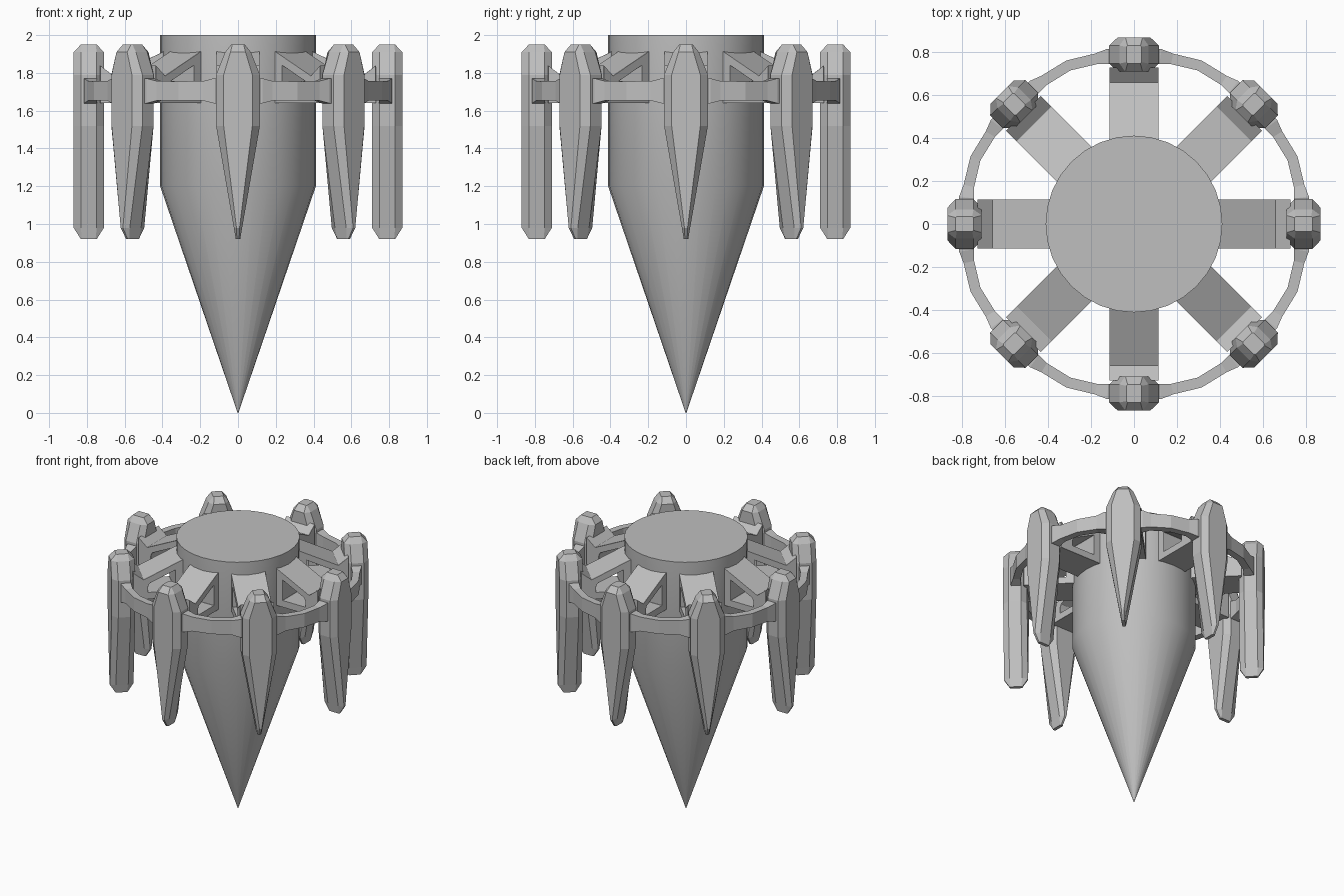
import bpy, bmesh, math
from mathutils import Matrix

cube = bpy.data.objects.get("Cube")
if cube:
    bpy.data.objects.remove(cube, do_unlink=True)

grey = bpy.data.materials.new("plain grey")
grey.use_nodes = True
grey.diffuse_color = (0.52, 0.52, 0.52, 1)
grey.node_tree.nodes["Principled BSDF"].inputs["Base Color"].default_value = (0.52, 0.52, 0.52, 1)

COUNT = 8
FIN_RADIUS = 0.79


def finish(name, bm, bevel=0, smooth=False):
    """Turn a bmesh into a named, coloured object."""
    bmesh.ops.recalc_face_normals(bm, faces=bm.faces[:])
    mesh = bpy.data.meshes.new(name)
    bm.to_mesh(mesh)
    bm.free()
    mesh.materials.append(grey)
    obj = bpy.data.objects.new(name, mesh)
    bpy.context.collection.objects.link(obj)
    if bevel:
        mod = obj.modifiers.new("edge chamfer", 'BEVEL')
        mod.width = bevel
        mod.segments = 1
    if smooth:
        bpy.ops.object.select_all(action='DESELECT')
        obj.select_set(True)
        bpy.context.view_layer.objects.active = obj
        bpy.ops.object.shade_smooth_by_angle(angle=math.radians(30))
    return obj


def loft(bm, rings, closed=False):
    """Bridge successive rings of points, capping the ends unless closed."""
    rows = [[bm.verts.new(p) for p in ring] for ring in rings]
    n = len(rows[0])
    pairs = list(zip(rows, rows[1:])) + ([(rows[-1], rows[0])] if closed else [])
    for a, b in pairs:
        for i in range(n):
            j = (i + 1) % n
            bm.faces.new((a[i], a[j], b[j], b[i]))
    if not closed:
        bm.faces.new(rows[0])
        bm.faces.new(rows[-1])


def around(name, build, bevel=0):
    """Place one copy of a part, built along +x, at each spoke direction."""
    for k in range(COUNT):
        bm = bmesh.new()
        build(bm)
        bm.transform(Matrix.Rotation(k * math.tau / COUNT, 4, 'Z'))
        finish(f"{name}_{k + 1}", bm, bevel)


# Central drum with a long pointed cone below
bm = bmesh.new()
def circle(r, z, n=32):
    return [(r * math.cos(math.tau * i / n), r * math.sin(math.tau * i / n), z) for i in range(n)]
loft(bm, [circle(0.002, 0), circle(0.412, 1.2), circle(0.412, 2.0)])
finish("core", bm, smooth=True)


# Hanging fins: chamfered rings of height, half width, flat width, half depth, flat depth
def fin(bm):
    sections = [
        (0.92, 0.012, 0.006, 0.042, 0.036),
        (0.98, 0.022, 0.008, 0.08, 0.042),
        (1.52, 0.116, 0.076, 0.08, 0.042),
        (1.79, 0.116, 0.076, 0.08, 0.042),
        (1.91, 0.068, 0.04, 0.08, 0.042),
        (1.95, 0.036, 0.03, 0.042, 0.036),
    ]
    rings = []
    for z, w, fw, d, fd in sections:
        quarter = [(d, fw), (fd, w)]
        ring = quarter + [(-x, y) for x, y in reversed(quarter)]
        ring += [(-x, -y) for x, y in ring]
        rings.append([(FIN_RADIUS + x, y, z) for x, y in ring])
    loft(bm, rings)

around("fin", fin)


# Triangular braces, each a frame with an open middle
def brace(bm):
    outer = [(0.39, 1.64), (0.73, 1.64), (0.73, 1.84), (0.66, 1.785), (0.39, 1.915)]
    inner = [(0.445, 1.69), (0.63, 1.69), (0.63, 1.73), (0.62, 1.755), (0.445, 1.84)]
    half = 0.115
    rings = []
    for a, b in zip(outer, inner):
        rings.append([(a[0], -half, a[1]), (a[0], half, a[1]),
                      (b[0], half, b[1]), (b[0], -half, b[1])])
    loft(bm, rings, closed=True)

around("brace", brace, bevel=0.012)

# Outer hoop, a little taller and thicker where it meets each fin
bm = bmesh.new()
rings = []
for k in range(COUNT):
    for offset, half_h, r_in, r_out in [(-13, 0.052, 0.765, 0.815), (-9, 0.066, 0.755, 0.825),
                                        (9, 0.066, 0.755, 0.825), (13, 0.052, 0.765, 0.815),
                                        (22.5, 0.05, 0.775, 0.825)]:
        t = k * math.tau / COUNT + math.radians(offset)
        rings.append([(r * math.cos(t), r * math.sin(t), 1.705 + h)
                      for r, h in ((r_in, -half_h), (r_out, -half_h), (r_out, half_h), (r_in, half_h))])
loft(bm, rings, closed=True)
finish("hoop", bm)
